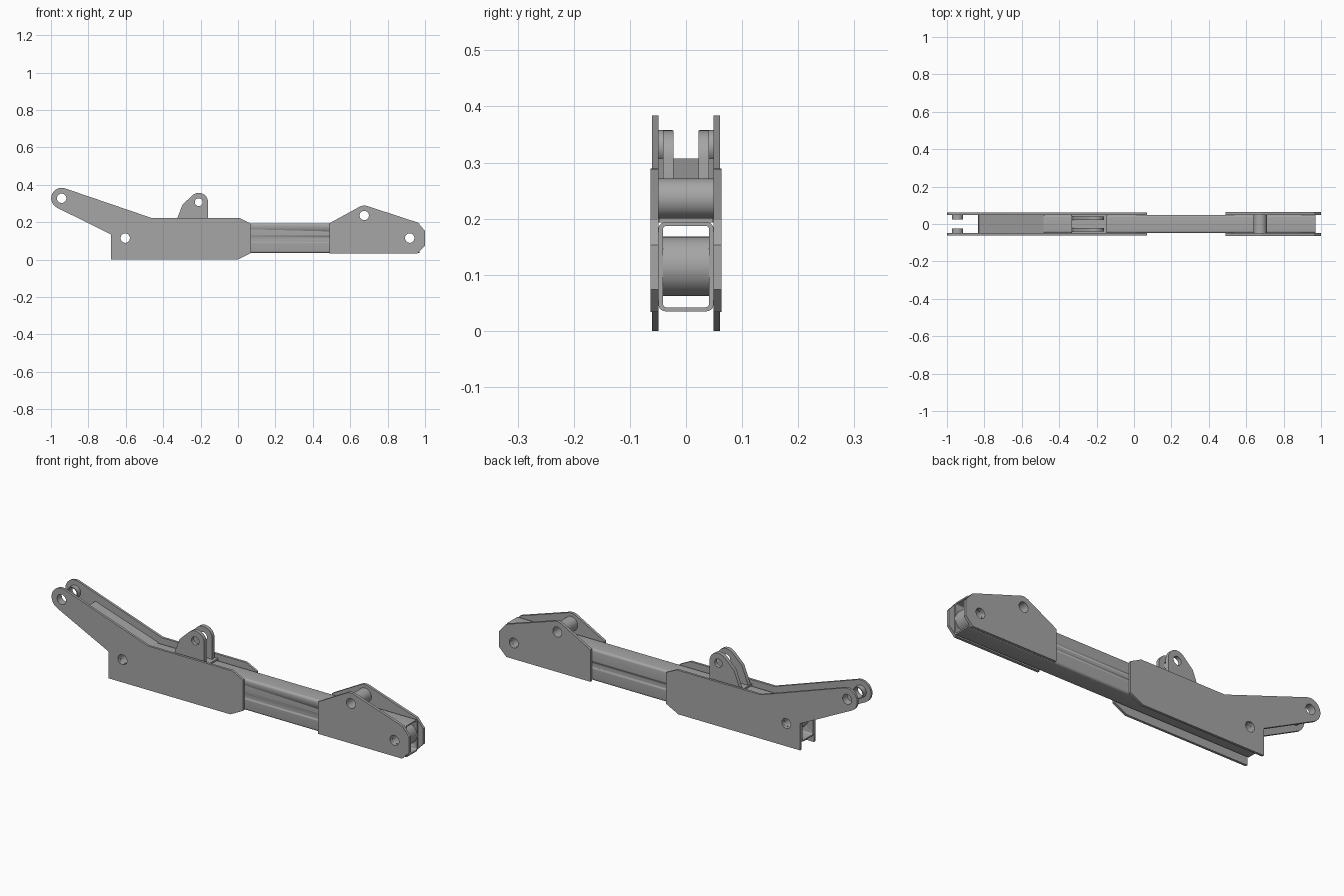
import bpy
from math import cos, sin, radians
from mathutils import Matrix

cube = bpy.data.objects.get("Cube")
if cube:
    bpy.data.objects.remove(cube)

steel = bpy.data.materials.new("steel_grey")
steel.use_nodes = True
GREY = (0.38, 0.38, 0.38, 1)
steel.diffuse_color = GREY
steel.node_tree.nodes["Principled BSDF"].inputs["Base Color"].default_value = GREY

# Profile axes: side profiles use (x, z) and extrude along y; end profiles use (y, z) along x
SIDE = Matrix(((1, 0, 0, 0), (0, 0, -1, 0), (0, 1, 0, 0), (0, 0, 0, 1)))
END = Matrix(((0, 0, 1, 0), (1, 0, 0, 0), (0, 1, 0, 0), (0, 0, 0, 1)))


def arc(cx, cz, r, start, end, n=14):
    angles = [radians(start + (end - start) * i / n) for i in range(n + 1)]
    return [(cx + r * cos(a), cz + r * sin(a)) for a in angles]


def circle(cx, cz, r, n=40):
    return arc(cx, cz, r, 0, 360, n)[:-1]


def rounded_box(half, low, high, r):
    return (arc(half - r, high - r, r, 90, 0, 5) + arc(half - r, low + r, r, 0, -90, 5)
            + arc(r - half, low + r, r, -90, -180, 5) + arc(r - half, high - r, r, 180, 90, 5))


def extrude(name, loops, start, end, axes=SIDE):
    """Fill the outer loop minus the inner loops and extrude it."""
    curve = bpy.data.curves.new(name, 'CURVE')
    curve.dimensions = '2D'
    curve.fill_mode = 'BOTH'
    curve.extrude = (end - start) / 2
    for loop in loops:
        spline = curve.splines.new('POLY')
        spline.points.add(len(loop) - 1)
        for point, (u, v) in zip(spline.points, loop):
            point.co = (u, v, 0, 1)
        spline.use_cyclic_u = True
    temp = bpy.data.objects.new(name, curve)
    bpy.context.collection.objects.link(temp)
    bpy.context.view_layer.update()
    mesh = bpy.data.meshes.new_from_object(temp)
    bpy.data.objects.remove(temp)
    middle = (start + end) / 2
    mesh.transform(axes @ Matrix.Translation((0, 0, -middle if axes is SIDE else middle)))
    mesh.materials.clear()
    mesh.materials.append(steel)
    obj = bpy.data.objects.new(name, mesh)
    bpy.context.collection.objects.link(obj)
    bpy.ops.object.select_all(action='DESELECT')
    obj.select_set(True)
    bpy.context.view_layer.objects.active = obj
    # Weld the caps to the walls
    bpy.ops.object.mode_set(mode='EDIT')
    bpy.ops.mesh.select_all(action='SELECT')
    bpy.ops.mesh.remove_doubles(threshold=0.00005)
    bpy.ops.mesh.normals_make_consistent(inside=False)
    bpy.ops.object.mode_set(mode='OBJECT')
    bpy.ops.object.shade_smooth_by_angle(angle=radians(30))
    return obj


def pair(name, loops, inner, outer):
    extrude("left_" + name, loops, inner, outer)
    extrude("right_" + name, loops, -outer, -inner)


# Pin positions
HOLE = 0.025
arm_pin = (-0.943, 0.328)
low_pin = (-0.603, 0.115)
lug_pin = (-0.21, 0.307)
top_pin = (0.675, 0.236)
nose_pin = (0.918, 0.115)

# Hollow beam running the whole length
beam = extrude("box_beam", [rounded_box(0.049, 0.035, 0.194, 0.012),
                            rounded_box(0.041, 0.042, 0.187, 0.006)], -0.68, 0.97, END)
for i, pin in enumerate((low_pin, nose_pin)):
    cutter = extrude("pin_hole_cutter", [circle(*pin, HOLE)], -0.1, 0.1)
    cutter.hide_render = True
    cut = beam.modifiers.new("pin_hole", 'BOOLEAN')
    cut.operation = 'DIFFERENCE'
    cut.solver = 'EXACT'
    cut.object = cutter
    bpy.context.view_layer.objects.active = beam
    bpy.ops.object.modifier_apply(modifier=cut.name)
    bpy.data.objects.remove(cutter)

# Long side plates with the raised arm
pair("arm_plate", [
    arc(*arm_pin, 0.056, 71, 243)
    + [(-0.68, 0.135), (-0.68, 0), (0, 0), (0.07, 0.036),
       (0.07, 0.192), (0.01, 0.222), (-0.46, 0.222)],
    circle(*arm_pin, HOLE), circle(*low_pin, HOLE)], 0.049, 0.061)

# Nose side plates
pair("nose_plate", [
    arc(*top_pin, 0.053, 119, 72)
    + [(0.962, 0.198), (1, 0.153), (1, 0.074), (0.96, 0.034), (0.49, 0.034), (0.49, 0.195)],
    circle(*top_pin, HOLE), circle(*nose_pin, HOLE)], 0.049, 0.063)

# Sloping web between the raised arms
extrude("arm_web", [[(-0.83, 0.307), (-0.48, 0.193), (-0.52, 0.193), (-0.834, 0.295)]],
        -0.049, 0.049)

# Upright lugs on a base pad
pair("lug", [
    arc(*lug_pin, 0.05, 135, 0)
    + [(-0.16, 0.195), (-0.335, 0.195), (-0.297, 0.293)],
    circle(*lug_pin, 0.021)], 0.022, 0.041)
extrude("lug_pad", [[(-0.335, 0.193), (-0.335, 0.203), (-0.145, 0.203), (-0.145, 0.193)]],
        -0.048, 0.048)

# Pin bushings
pair("arm_bushing", [circle(*arm_pin, 0.03), circle(*arm_pin, HOLE)], 0.024, 0.049)
extrude("top_bushing", [circle(*top_pin, 0.036), circle(*top_pin, HOLE)], -0.049, 0.049)
extrude("nose_bushing", [circle(*nose_pin, 0.053), circle(*nose_pin, HOLE)], -0.041, 0.041)
extrude("low_bushing", [circle(*low_pin, 0.053), circle(*low_pin, HOLE)], -0.041, 0.041)
